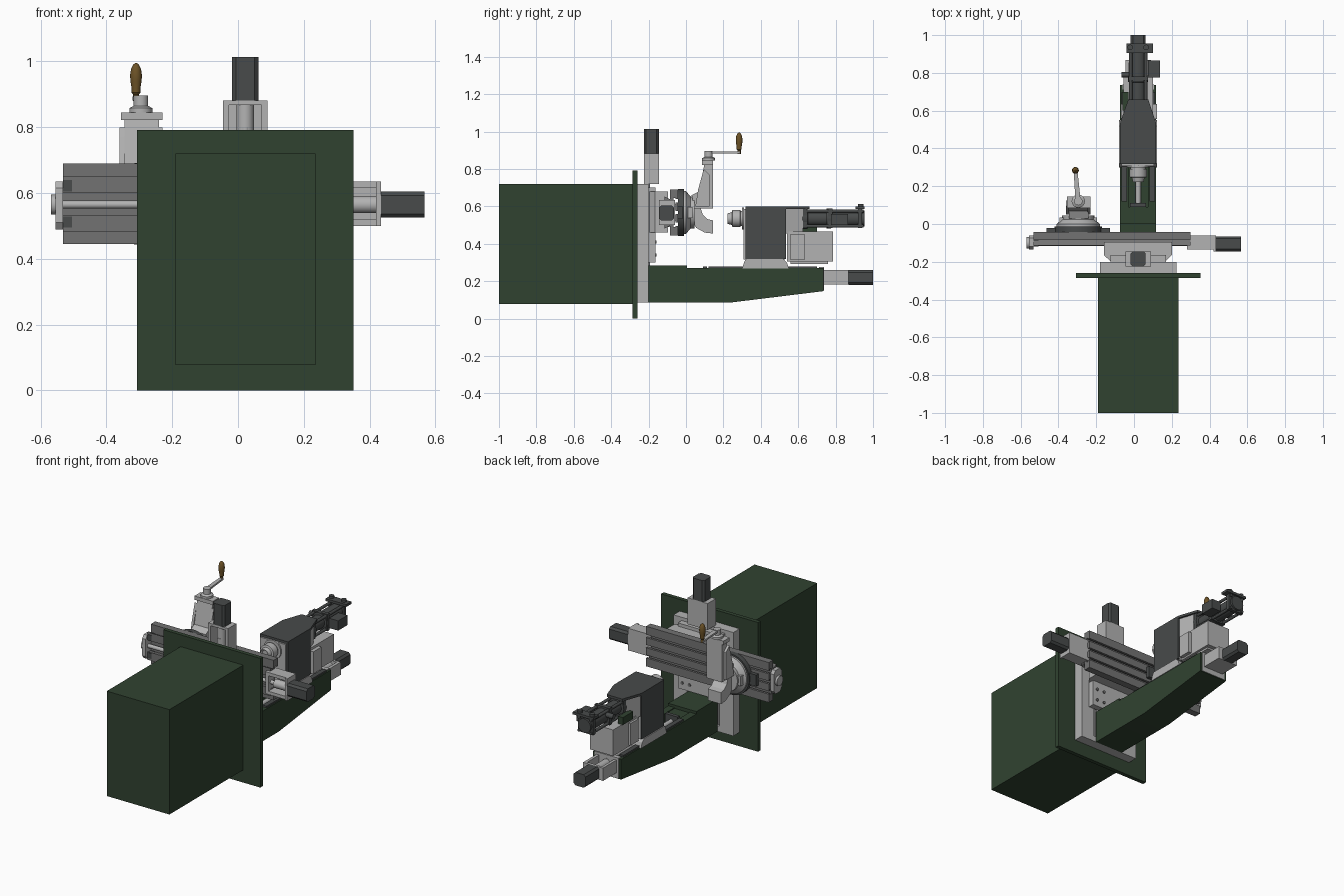
import bpy, bmesh, math
from mathutils import Vector


def material(name, r, g, b):
    m = bpy.data.materials.new(name)
    m.diffuse_color = (r, g, b, 1)
    return m


GREEN = material("green_paint", 0.03, 0.055, 0.03)
LIGHT = material("light_metal", 0.45, 0.45, 0.45)
MID = material("cast_grey", 0.17, 0.17, 0.17)
DARK = material("dark_metal", 0.065, 0.07, 0.07)
WOOD = material("brown_wood", 0.15, 0.085, 0.02)


def place(axis, u, v, t):
    return {"x": (t, u, v), "y": (u, t, v), "z": (u, v, t)}[axis]


def finish(name, bm, mat):
    bmesh.ops.recalc_face_normals(bm, faces=bm.faces[:])
    me = bpy.data.meshes.new(name)
    bm.to_mesh(me)
    bm.free()
    me.materials.append(mat)
    ob = bpy.data.objects.new(name, me)
    bpy.context.collection.objects.link(ob)
    return ob


def prism(name, pts, axis, a, b, mat):
    bm = bmesh.new()
    lo = [bm.verts.new(place(axis, u, v, a)) for u, v in pts]
    hi = [bm.verts.new(place(axis, u, v, b)) for u, v in pts]
    n = len(pts)
    bm.faces.new(lo)
    bm.faces.new(hi[::-1])
    for i in range(n):
        j = (i + 1) % n
        bm.faces.new((lo[i], lo[j], hi[j], hi[i]))
    return finish(name, bm, mat)


def box(name, x0, x1, y0, y1, z0, z1, mat=LIGHT):
    return prism(name, [(x0, y0), (x1, y0), (x1, y1), (x0, y1)], "z", z0, z1, mat)


def lathe(name, axis, u, v, prof, mat, seg=32):
    """prof is a list of (radius, position along axis)"""
    bm = bmesh.new()
    rings = []
    for r, t in prof:
        rings.append([bm.verts.new(place(axis, u + r * math.cos(2 * math.pi * k / seg),
                                         v + r * math.sin(2 * math.pi * k / seg), t)) for k in range(seg)])
    for p, q in zip(rings, rings[1:]):
        for k in range(seg):
            j = (k + 1) % seg
            bm.faces.new((p[k], p[j], q[j], q[k]))
    bm.faces.new(rings[0])
    bm.faces.new(rings[-1])
    return finish(name, bm, mat)


def cyl(name, axis, u, v, r, a, b, mat=LIGHT, seg=32):
    return lathe(name, axis, u, v, [(r, a), (r, b)], mat, seg)


def motor(name, axis, u, v, a, b, h=0.04):
    c = h * 0.7
    pts = [(u + i, v + j) for i, j in ((h, -c), (h, c), (c, h), (-c, h), (-h, c), (-h, -c), (-c, -h), (c, -h))]
    prism(name, pts, axis, a, b, DARK)


CX = 0.022   # machine centre line

# cabinet and bulkhead plate
box("cabinet", -0.19, 0.235, -1.0, -0.285, 0.077, 0.72, GREEN)
box("bulkhead_plate", -0.307, 0.351, -0.285, -0.26, 0, 0.792, GREEN)

# column: a frame with two guide posts and a vertical screw
box("column_back", -0.18, 0.225, -0.26, -0.24, 0.085, 0.72)
for s in (-1, 1):
    e = sorted((CX + s * 0.203, CX + s * 0.11))
    box("column_post", e[0], e[1], -0.24, -0.2, 0.085, 0.72)
    e = sorted((CX + s * 0.11, CX + s * 0.08))
    box("column_rail", e[0], e[1], -0.24, -0.215, 0.12, 0.70, MID)
box("column_foot", -0.088, 0.132, -0.24, -0.2, 0.085, 0.12)
box("column_head", -0.088, 0.132, -0.24, -0.2, 0.68, 0.72)
cyl("vertical_screw", "z", CX, -0.205, 0.013, 0.12, 0.80)

# vertical drive: open housing, coupling, motor
box("vertical_housing_back", -0.045, 0.09, -0.16, -0.145, 0.72, 0.88)
for x0, x1 in ((-0.045, -0.028), (0.072, 0.09)):
    box("vertical_housing_side", x0, x1, -0.225, -0.16, 0.72, 0.88)
box("vertical_housing_base", -0.045, 0.09, -0.225, -0.145, 0.72, 0.74)
box("vertical_housing_cap", -0.045, 0.09, -0.225, -0.145, 0.868, 0.882)
cyl("vertical_coupling", "z", CX, -0.19, 0.026, 0.74, 0.868)
motor("vertical_motor", "z", CX, -0.185, 0.882, 1.013)

# carriage on the column and cross slide
box("carriage", -0.125, 0.17, -0.2, -0.163, 0.30, 0.70)
prism("cross_saddle", [(-0.12, -0.2), (0.165, -0.2), (0.2, -0.165), (0.2, -0.095), (-0.16, -0.095),
                       (-0.16, -0.165)], "z", 0.46, 0.68, LIGHT)
for x in (-0.1, -0.05, 0.09, 0.14):
    for z in (0.34, 0.41):
        cyl("carriage_bolt", "y", x, z, 0.009, -0.163, -0.157, MID, 12)

# slotted table, profile with three T-slots facing the back
prof = [(-0.085, 0.445), (-0.042, 0.445)]
for z in (0.505, 0.5675, 0.63):
    prof += [(-0.042, z - 0.009), (-0.056, z - 0.009), (-0.056, z - 0.016), (-0.068, z - 0.016),
             (-0.068, z + 0.016), (-0.056, z + 0.016), (-0.056, z + 0.009), (-0.042, z + 0.009)]
prof += [(-0.042, 0.69), (-0.085, 0.69)]
prism("slotted_table", prof, "x", -0.532, 0.30, MID)
for s in (-1, 1):
    c = 0.5675
    prism("table_way", [(-0.085, c + s * 0.04), (-0.115, c + s * 0.035), (-0.115, c + s * 0.085),
                        (-0.085, c + s * 0.07)], "x", -0.532, 0.30, MID)
    box("table_stop", -0.532, -0.505, -0.118, -0.085, c + s * 0.055 - 0.017, c + s * 0.055 + 0.017, DARK)
cyl("table_screw", "x", -0.105, 0.565, 0.012, -0.54, 0.36)
prism("table_end_bracket", [(-0.135, 0.51), (-0.12, 0.49), (-0.075, 0.49), (-0.06, 0.51), (-0.06, 0.615),
                            (-0.075, 0.635), (-0.12, 0.635), (-0.135, 0.615)], "x", -0.555, -0.532, LIGHT)
cyl("end_bearing", "x", -0.1, 0.565, 0.03, -0.568, -0.555)

# table drive: open housing, coupling, motor
box("table_housing_back", 0.285, 0.42, -0.075, -0.06, 0.50, 0.635)
for z0, z1 in ((0.50, 0.52), (0.615, 0.635)):
    box("table_housing_side", 0.285, 0.42, -0.135, -0.075, z0, z1)
box("table_housing_flange", 0.42, 0.435, -0.145, -0.06, 0.50, 0.635)
box("table_housing_root", 0.28, 0.30, -0.135, -0.06, 0.50, 0.635)
cyl("table_coupling", "x", -0.105, 0.565, 0.026, 0.33, 0.42)
motor("table_motor", "x", -0.105, 0.565, 0.435, 0.567)

# swivel base of the vise
VX, VZ = -0.295, 0.5675
cyl("swivel_base", "y", VX, VZ, 0.125, -0.042, -0.012, DARK, 48)
for s in (-1, 1):
    e = sorted((VX + s * 0.10, VX + s * 0.167))
    box("swivel_ear", e[0], e[1], -0.042, -0.02, VZ - 0.035, VZ + 0.035, DARK)
    e = sorted((VX + s * 0.065, VX + s * 0.1))
    box("swivel_clamp", e[0], e[1], 0.0, 0.035, VZ - 0.03, VZ + 0.03)
lathe("swivel_disc", "y", VX, VZ, [(0.115, -0.012), (0.115, 0.0), (0.1, 0.012), (0.085, 0.025), (0.085, 0.045)],
      LIGHT, 48)

# tilting vise with curved lower sector
prism("vise_sector", [(0.02, 0.6), (0.025, 0.53), (0.055, 0.485), (0.1, 0.46), (0.145, 0.455), (0.145, 0.525),
                      (0.115, 0.532), (0.09, 0.555), (0.075, 0.6)], "x", VX - 0.045, VX + 0.045, LIGHT)
prism("vise_body", [(0.03, 0.66), (0.045, 0.59), (0.145, 0.59), (0.145, 0.825), (0.098, 0.825), (0.07, 0.68)],
      "x", VX - 0.05, VX + 0.055, LIGHT)
for s in (-1, 1):
    e = sorted((VX + s * 0.05, VX + s * 0.065))
    prism("vise_cheek", [(0.05, 0.6), (0.125, 0.6), (0.125, 0.77), (0.095, 0.80), (0.065, 0.69)],
          "x", e[0], e[1], LIGHT)
box("vise_cap", VX - 0.06, VX + 0.065, 0.085, 0.145, 0.822, 0.845)
lathe("vise_screw_hub", "z", VX, 0.121, [(0.035, 0.845), (0.035, 0.858), (0.022, 0.865), (0.022, 0.897)], LIGHT, 24)
prism("crank_arm", [(VX - 0.014, 0.11), (VX + 0.014, 0.11), (-0.30, 0.29), (-0.32, 0.29)], "z", 0.882, 0.893, LIGHT)
lathe("crank_handle", "z", -0.31, 0.284, [(0.009, 0.88), (0.009, 0.9), (0.013, 0.905), (0.013, 0.918), (0.017, 0.94),
                                          (0.018, 0.958), (0.015, 0.978), (0.009, 0.99), (0.003, 0.995)], WOOD, 20)

# long bed: two side walls, recessed core, ways and covers
def bed(name, x0, x1, top):
    prism(name, [(-0.2, 0.085), (0.23, 0.085), (0.735, 0.147), (0.735, top), (-0.2, top)], "x", x0, x1, GREEN)


bed("bed_wall", -0.074, -0.03, 0.27)
bed("bed_wall", 0.074, 0.117, 0.27)
bed("bed_core", -0.03, 0.074, 0.22)
box("bed_rear_cover", -0.074, 0.117, -0.2, 0.005, 0.22, 0.285, GREEN)
box("bed_step", -0.035, 0.08, -0.04, 0.09, 0.21, 0.265, GREEN)
box("bed_bearing", -0.02, 0.064, 0.09, 0.112, 0.21, 0.278, DARK)
for x in (-0.066, 0.082):
    box("bed_way", x, x + 0.028, 0.12, 0.70, 0.268, 0.28, DARK)
cyl("bed_screw", "y", CX, 0.24, 0.014, 0.1, 0.74)
box("bed_end_plate", -0.06, 0.105, 0.712, 0.738, 0.15, 0.275)

# bed drive housing and motor
box("bed_housing_floor", -0.045, 0.09, 0.735, 0.865, 0.182, 0.198)
for x0, x1 in ((-0.045, -0.028), (0.072, 0.09)):
    box("bed_housing_side", x0, x1, 0.735, 0.865, 0.182, 0.26)
box("bed_housing_flange", -0.045, 0.09, 0.853, 0.868, 0.182, 0.26)
cyl("bed_coupling", "y", CX, 0.226, 0.024, 0.738, 0.853)
motor("bed_motor", "y", CX, 0.22, 0.868, 1.0)

# headstock on its saddle
prism("headstock_saddle", [(0.30, 0.268), (0.55, 0.268), (0.54, 0.30), (0.52, 0.318), (0.32, 0.318), (0.31, 0.30)],
      "x", -0.08, 0.122, LIGHT)
box("headstock_core", -0.065, 0.106, 0.308, 0.53, 0.315, 0.585)
for x0, x1 in ((-0.074, -0.065), (0.106, 0.117)):
    box("headstock_side_cover", x0, x1, 0.318, 0.535, 0.318, 0.597, DARK)
prism("headstock_top_cover", [(-0.074, 0.318), (0.117, 0.318), (0.117, 0.535), (0.075, 0.66), (-0.03, 0.66),
                              (-0.074, 0.535)], "z", 0.585, 0.6, DARK)
prism("headstock_rear", [(-0.065, 0.53), (0.106, 0.53), (0.075, 0.625), (-0.03, 0.625)], "z", 0.455, 0.585, LIGHT)
lathe("spindle_nose", "y", CX, 0.535, [(0.02, 0.235), (0.028, 0.222), (0.034, 0.245), (0.046, 0.248), (0.046, 0.29),
                                       (0.04, 0.292), (0.04, 0.3), (0.058, 0.3), (0.058, 0.31)], LIGHT)

# spindle motor box
box("spindle_motor", -0.055, 0.1, 0.54, 0.785, 0.305, 0.465)
for x0, x1 in ((-0.068, -0.055), (0.1, 0.122)):
    box("motor_side_panel", x0, x1, 0.555, 0.635, 0.315, 0.45)
box("motor_foot", -0.04, 0.085, 0.56, 0.76, 0.293, 0.305)

# drawbar actuator
lathe("actuator_body", "y", CX, 0.535, [(0.055, 0.62), (0.055, 0.65), (0.04, 0.652), (0.04, 0.75), (0.053, 0.752),
                                        (0.053, 0.775), (0.043, 0.777), (0.043, 0.955)], DARK)
for s in (-1, 1):
    for t in (-1, 1):
        cyl("actuator_tie_rod", "y", CX + s * 0.04, 0.535 + t * 0.04, 0.009, 0.62, 0.95, DARK, 12)
for y in (0.625, 0.76, 0.92):
    box("actuator_plate", CX - 0.052, CX + 0.052, y, y + 0.022, 0.485, 0.588, DARK)
box("valve_block", 0.075, 0.137, 0.775, 0.865, 0.5, 0.56, DARK)
box("air_fitting_bar", -0.04, 0.1, 0.905, 0.955, 0.585, 0.6, DARK)
for x in (-0.02, 0.064):
    cyl("air_fitting", "z", x, 0.935, 0.015, 0.59, 0.614, DARK, 12)
box("actuator_bracket", -0.062, -0.03, 0.60, 0.70, 0.465, 0.51, GREEN)
cyl("air_port", "x", 0.79, 0.55, 0.015, -0.065, -0.015, DARK, 12)

# smooth the round parts, keep hard edges
bpy.ops.object.select_all(action="SELECT")
bpy.context.view_layer.objects.active = bpy.context.scene.objects[0]
bpy.ops.object.shade_smooth_by_angle(angle=math.radians(25))
